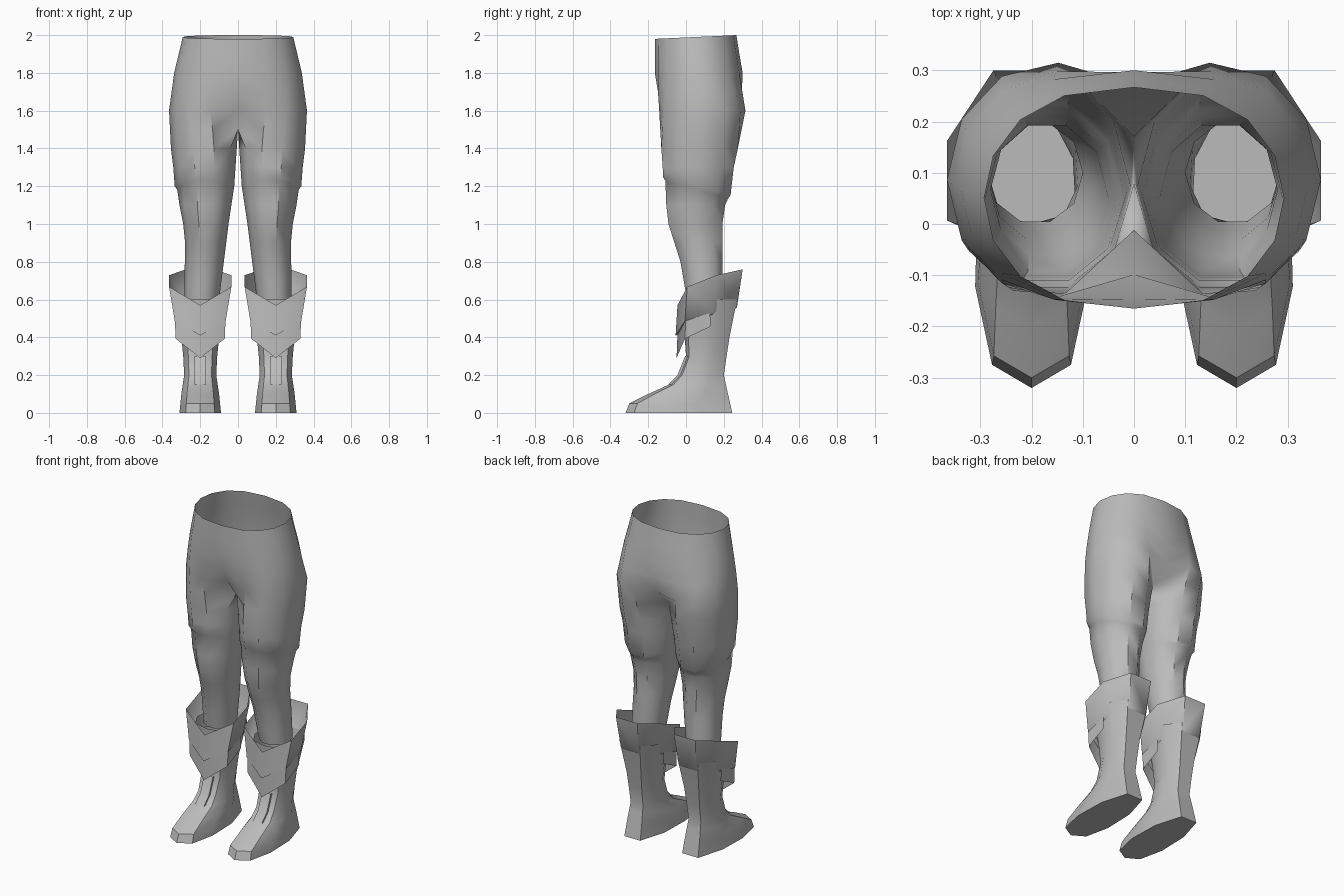
import bpy, bmesh
from math import sin, cos, pi, radians

if "Cube" in bpy.data.objects:
    bpy.data.objects.remove(bpy.data.objects["Cube"])

GREY = (0.5, 0.5, 0.5, 1)
grey = bpy.data.materials.new("plain grey")
grey.use_nodes = True
grey.diffuse_color = GREY
grey.node_tree.nodes["Principled BSDF"].inputs["Base Color"].default_value = GREY


def mix(start, end, amount):
    return start + (end - start) * amount


def profile(keys, height):
    """Read a silhouette, given as height: value pairs, at any height."""
    heights = sorted(keys)
    height = min(max(height, heights[0]), heights[-1])
    for low, high in zip(heights, heights[1:]):
        if height <= high:
            return mix(keys[low], keys[high], (height - low) / (high - low))


def loft(name, rings, closed=True, cap=False, sharp=40):
    """Skin the left part through its rings and mirror it to the right."""
    bm = bmesh.new()
    rows = [[bm.verts.new(point) for point in ring] for ring in rings]
    count = len(rows[0])
    for upper, lower in zip(rows, rows[1:]):
        for i in range(count if closed else count - 1):
            j = (i + 1) % count
            quad = (upper[i], upper[j], lower[j], lower[i])
            # Leave the centre plane open so both halves join
            if any(vert.co.x > 0.001 for vert in quad):
                bm.faces.new(quad)
    if cap:
        bm.faces.new(rows[-1])
    bmesh.ops.recalc_face_normals(bm, faces=bm.faces)
    mesh = bpy.data.meshes.new(name)
    bm.to_mesh(mesh)
    bm.free()
    mesh.materials.append(grey)
    obj = bpy.data.objects.new(name, mesh)
    bpy.context.collection.objects.link(obj)
    mirror = obj.modifiers.new("mirror", "MIRROR")
    mirror.use_clip = True
    bpy.ops.object.select_all(action="DESELECT")
    obj.select_set(True)
    bpy.context.view_layer.objects.active = obj
    bpy.ops.object.shade_smooth_by_angle(angle=radians(sharp))


# Trousers: silhouettes of the leg by height
CROTCH = 1.5
OUTER = {2: 0.29, 1.8: 0.338, 1.6: 0.365, 1.4: 0.355, 1.2: 0.33, 1: 0.29, 0.9: 0.28, 0.6: 0.285}
INNER = {1.5: 0, 1.2: 0.02, 1: 0.05, 0.6: 0.1}
FRONT = {1.7: -0.165, 1.2: -0.125, 1: -0.1, 0.8: -0.035, 0.6: 0}
BACK = {2: 0.265, 1.8: 0.3, 1.6: 0.33, 1.4: 0.285, 1.2: 0.24, 1.1: 0.215, 1: 0.2}
# How far the seam sinks in from front and back, and how round the leg is
SINK = {1.8: 0, 1.7: 0.04, 1.6: 0.12, 1.5: 0.3, 1.4: 0.2}
ROUND = {1.8: 0, 1.4: 1}


def leg_ring(height, tilt=0, puff=0):
    inner, outer = profile(INNER, height), profile(OUTER, height) + puff
    front, back = profile(FRONT, height) - puff, profile(BACK, height) + puff
    sink, blend = profile(SINK, height), profile(ROUND, height)
    ring = []
    for i in range(10):
        # Full oval of a leg, blended into the half oval of the hips
        turn = 2 * pi * (i + 1) / 10
        u, v = (1 - cos(turn)) / 2, (1 - sin(turn)) / 2
        if 0 < i < 8:
            u = mix(sin(pi * i / 8) ** 0.8, u, blend)
            v = mix((1 - cos(pi * i / 8)) / 2, v, blend)
        else:
            u = u if height < CROTCH else 0
            v = {0: sink, 8: 1 - sink, 9: 0.5}[i]
        ring.append((mix(inner, outer, u), mix(front, back, v), height + tilt * (0.5 - v)))
    return ring


HEM = 1.2
levels = [2 - step / 10 for step in range(1, 15)]
waist = [leg_ring(1.99, tilt=-0.02)]
thigh = [leg_ring(z) for z in levels if z > HEM + 0.05]
hem = [leg_ring(HEM, tilt=0.1, puff=0.005), leg_ring(HEM - 0.02, tilt=0.1, puff=-0.005)]
calf = [leg_ring(z) for z in levels if z < HEM - 0.05]
loft("trousers", waist + thigh + hem + calf)


def both_sides(half):
    """Complete an outline that runs from the front centre to a rear corner."""
    return half + [(-u, v) for u, v in half[:0:-1]]


LEG_X = 0.2
BOOT = both_sides([(0, 0), (0.7, 0.08), (1, 0.35), (0.95, 0.7), (0.5, 1)])
CUFF_HALF = [(0, 0), (1, 0.15), (1, 0.6), (0.45, 1)]
CUFF = both_sides(CUFF_HALF)


def wrap_ring(outline, low, rise, width, front, back):
    """Ring around one leg that dips to a V at the front when it has a rise."""
    return [(LEG_X + width * u, mix(front, back, v), low + rise * v ** 0.35)
            for u, v in outline]


# Boots, from the shaft top down to the sole
HALF_WIDTH = {0.6: 0.14, 0.4: 0.1, 0.3: 0.09, 0.2: 0.085, 0.1: 0.1, 0: 0.11}
TOE = {0.6: -0.02, 0.3: 0, 0.2: -0.04, 0.15: -0.09, 0.1: -0.2, 0.05: -0.3, 0: -0.32}
HEEL = {0.6: 0.27, 0.4: 0.23, 0.2: 0.2, 0: 0.245}
loft("boots", [
    wrap_ring(BOOT, z, 0, profile(HALF_WIDTH, z), profile(TOE, z), profile(HEEL, z))
    for z in sorted(TOE.keys() | HALF_WIDTH.keys(), reverse=True)], cap=True)

# Flared cuffs with a V cut at the shin and a lower edge turned in
loft("boot_cuffs", [
    wrap_ring(CUFF, 0.57, 0.19, 0.165, -0.045, 0.3),
    wrap_ring(CUFF, 0.41, 0.15, 0.135, -0.055, 0.27),
    wrap_ring(CUFF, 0.42, 0.12, 0.12, -0.02, 0.25),
])

# Lower V shaped plates wrapping the shin and both sides
sides = CUFF_HALF[1:3]
wrap = [(-u, v) for u, v in reversed(sides)] + CUFF_HALF[:3]
loft("shin_plates", [
    wrap_ring(wrap, 0.42, 0.19, 0.135, -0.045, 0.24),
    wrap_ring(wrap, 0.29, 0.2, 0.13, -0.05, 0.25),
], closed=False)

# Narrow straps lying on the front of the ankles
strap = []
for z in (0.3, 0.2, 0.15):
    y = profile(TOE, z) - 0.005
    strap.append([(LEG_X + side * 0.03, y + inset, z)
                  for side, inset in ((-1, 0.02), (-1, 0), (1, 0), (1, 0.02))])
loft("ankle_straps", strap, closed=False)
